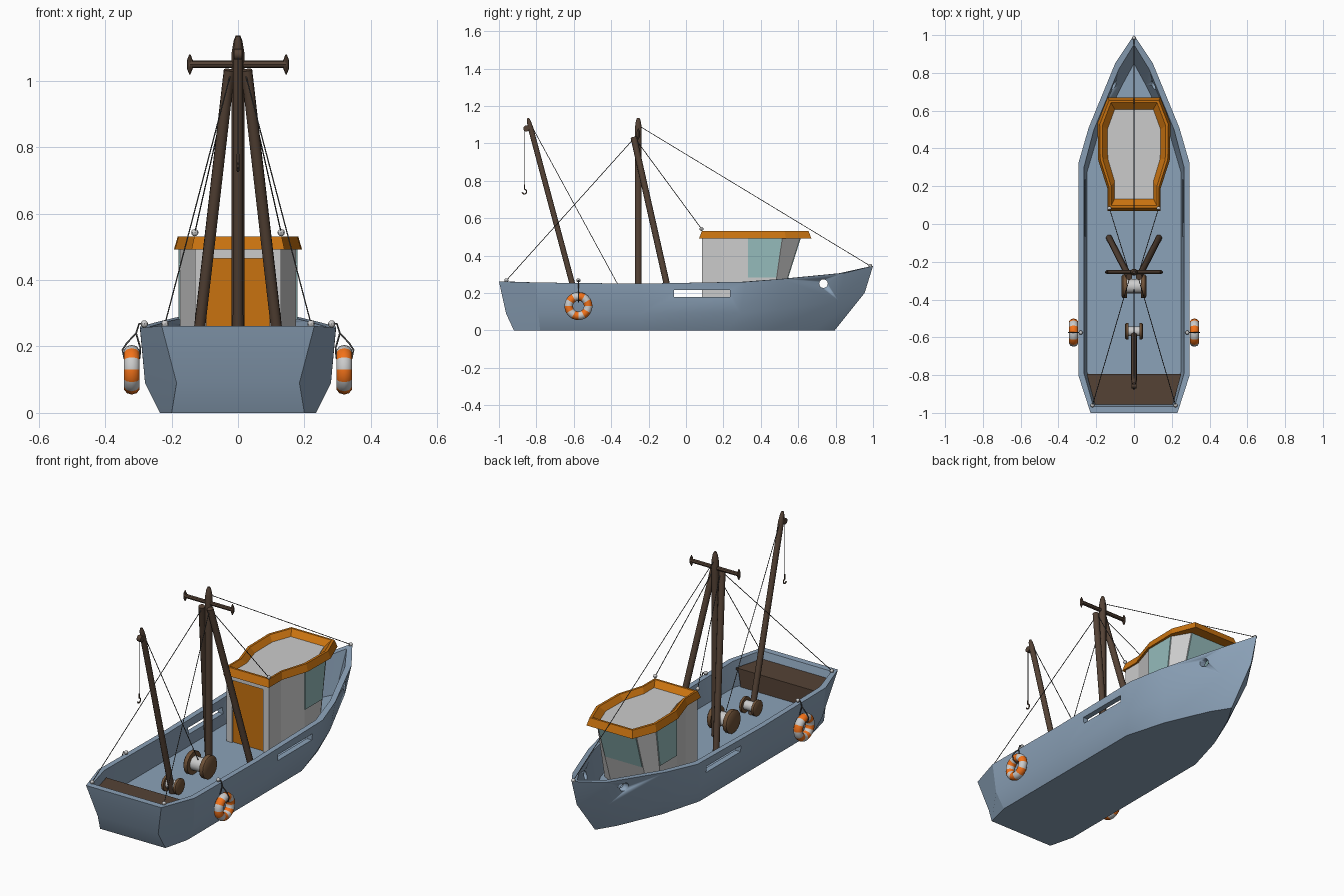
import bpy, bmesh, math
from mathutils import Vector

if "Cube" in bpy.data.objects:
    bpy.data.objects.remove(bpy.data.objects["Cube"])


def material(name, rgb):
    m = bpy.data.materials.new(name)
    m.diffuse_color = (*rgb, 1)
    m.use_nodes = True
    m.node_tree.nodes["Principled BSDF"].inputs["Base Color"].default_value = m.diffuse_color
    return m


BLUE = material("hull_paint", (0.26, 0.36, 0.48))
ORANGE = material("cabin_orange", (0.58, 0.17, 0.005))
BROWN = material("dark_wood", (0.09, 0.055, 0.036))
WOOD = material("reel_wood", (0.16, 0.085, 0.04))
GLASS = material("window_glass", (0.3, 0.5, 0.5))
BUOY = material("buoy_orange", (0.9, 0.17, 0.01))
WHITE = material("buoy_white", (0.75, 0.75, 0.75))
ROPE = material("rope", (0.07, 0.07, 0.07))


def mesh(name, verts, faces, mat=None, smooth=None):
    me = bpy.data.meshes.new(name)
    me.from_pydata([tuple(v) for v in verts], [], faces)
    bm = bmesh.new()
    bm.from_mesh(me)
    bmesh.ops.recalc_face_normals(bm, faces=bm.faces)
    bm.to_mesh(me)
    bm.free()
    ob = bpy.data.objects.new(name, me)
    bpy.context.collection.objects.link(ob)
    if mat:
        me.materials.append(mat)
    if smooth:
        bpy.ops.object.select_all(action='DESELECT')
        ob.select_set(True)
        bpy.context.view_layer.objects.active = ob
        bpy.ops.object.shade_smooth_by_angle(angle=math.radians(smooth))
    return ob


def loft(name, rings, mat=None, smooth=None):
    """Skin closed rings of equal length and cap both ends."""
    n = len(rings[0])
    faces = [(k * n + i, k * n + (i + 1) % n, (k + 1) * n + (i + 1) % n, (k + 1) * n + i)
             for k in range(len(rings) - 1) for i in range(n)]
    faces += [tuple(range(n)), tuple(range((len(rings) - 1) * n, len(rings) * n))]
    return mesh(name, [v for r in rings for v in r], faces, mat, smooth)


def both(half):
    """Mirror a half outline across x = 0; points on the centre line are shared."""
    return half + [(-x, y, z) for x, y, z in reversed(half) if x > 0]


def lathe(name, p, q, profile, mat=None, sides=10):
    """Round part from p to q; profile holds (fraction along, radius)."""
    p, q = Vector(p), Vector(q)
    rot = (q - p).to_track_quat('Z', 'Y')
    rings = [[p.lerp(q, t) + rot @ Vector((r * math.cos(a), r * math.sin(a), 0))
              for a in (2 * math.pi * i / sides for i in range(sides))] for t, r in profile]
    return loft(name, rings, mat, 40)


def rod(name, p, q, r, mat=None, sides=10):
    return lathe(name, p, q, [(0, r), (1, r)], mat, sides)


def box(name, x0, x1, y0, y1, z0, z1, mat=None):
    return loft(name, [[(x0, y0, z), (x1, y0, z), (x1, y1, z), (x0, y1, z)] for z in (z0, z1)], mat)


def knob(name, p, r=0.011):
    prof = [(0.5 - 0.5 * math.cos(a), max(r * math.sin(a), 0.0005))
            for a in (math.pi * i / 6 for i in range(7))]
    x, y, z = p
    lathe(name, (x, y, z - r), (x, y, z + r), prof, None, 8)


def cord(name, pts, r, mat=ROPE):
    cu = bpy.data.curves.new(name, 'CURVE')
    cu.dimensions = '3D'
    cu.bevel_depth = r
    cu.bevel_resolution = 1
    sp = cu.splines.new('POLY')
    sp.points.add(len(pts) - 1)
    for s, p in zip(sp.points, pts):
        s.co = (*p, 1)
    cu.materials.append(mat)
    bpy.context.collection.objects.link(bpy.data.objects.new(name, cu))


# Hull: bottom, bilge, rail, inner rail and deck outlines
bottom = [(0.2, -0.92, 0), (0.235, -0.78, 0), (0.235, -0.25, 0), (0.235, 0.22, 0),
          (0.17, 0.45, 0), (0.065, 0.69, 0), (0, 0.795, 0)]
bilge = [(0.185, -0.962, 0.09), (0.28, -0.79, 0.09), (0.28, -0.25, 0.09), (0.28, 0.29, 0.095),
         (0.212, 0.5, 0.11), (0.085, 0.815, 0.16), (0, 0.955, 0.2)]
rail = [(0.23, -1, 0.262), (0.295, -0.8, 0.256), (0.295, -0.25, 0.25), (0.295, 0.32, 0.26),
        (0.24, 0.51, 0.275), (0.10, 0.85, 0.308), (0, 1, 0.345)]
inner = [(0.215, -0.965, 0.262), (0.265, -0.79, 0.256), (0.265, -0.25, 0.25), (0.265, 0.3, 0.26),
         (0.212, 0.5, 0.275), (0.08, 0.82, 0.306), (0, 0.95, 0.335)]
deck = [(0.185, -0.93, 0.12), (0.25, -0.78, 0.12), (0.25, -0.25, 0.12), (0.25, 0.27, 0.12),
        (0.188, 0.48, 0.12), (0.06, 0.74, 0.12), (0, 0.85, 0.12)]
hull = loft("hull", [both(r) for r in (bottom, bilge, rail, inner, deck)], BLUE, 24)

# Drain slots and bow holes cut through both sides
for cutter in (box("slot_cutter", -0.5, 0.5, -0.065, 0.235, 0.18, 0.215),
               rod("bow_hole_cutter", (-0.5, 0.735, 0.25), (0.5, 0.735, 0.25), 0.023, None, 16)):
    cutter.hide_render = True
    mod = hull.modifiers.new("cut", 'BOOLEAN')
    mod.object, mod.solver = cutter, 'EXACT'
    bpy.context.view_layer.objects.active = hull
    bpy.ops.object.modifier_apply(modifier=mod.name)
    bpy.data.objects.remove(cutter)

# Stern locker
loft("stern_locker", [both([(w, -0.95, z), (w + 0.04, -0.8, z)])
                      for w, z in ((0.185, 0.115), (0.2, 0.21))], BROWN)
loft("locker_lid", [both([(0.205, -0.958, z), (0.25, -0.795, z)]) for z in (0.21, 0.222)], BROWN)

# Cabin walls with raked front
wall_top = [(0.13, 0.1, 0.495), (0.13, 0.19, 0.495), (0.175, 0.33, 0.495), (0.175, 0.515, 0.495), (0.12, 0.61, 0.495)]
wall_low = [(0.13, 0.1, 0.115), (0.13, 0.19, 0.115), (0.175, 0.33, 0.115), (0.175, 0.46, 0.115), (0.115, 0.49, 0.115)]
loft("cabin_walls", [both(wall_low), both(wall_top)])


def window(name, a, b, c, d, lo=0.43):
    """Glass slab on a wall face: a-b bottom edge, d-c top edge."""
    a, b, c, d = map(Vector, (a, b, c, d))
    quad = [a.lerp(d, lo), b.lerp(c, lo), c, d]
    mid = sum(quad, Vector()) / 4
    n = (b - a).cross(d - a).normalized() * 0.004
    quad = [v.lerp(mid, 0.03) for v in quad]
    loft(name, [[v - n for v in quad], [v + n for v in quad]], GLASS)


def flip(p):
    return (-p[0], p[1], p[2])


window("window_right", wall_low[2], wall_low[3], wall_top[3], wall_top[2])
window("window_left", *map(flip, (wall_low[2], wall_low[3], wall_top[3], wall_top[2])))
window("window_front", wall_low[4], flip(wall_low[4]), flip(wall_top[4]), wall_top[4])

# Door and frame
box("door", -0.095, 0.095, 0.094, 0.102, 0.12, 0.465, ORANGE)
box("door_lintel", -0.13, 0.13, 0.085, 0.102, 0.465, 0.495)
for s, side in ((1, "right"), (-1, "left")):
    x0, x1 = sorted((s * 0.095, s * 0.13))
    box("door_jamb_" + side, x0, x1, 0.085, 0.102, 0.115, 0.465)

# Cabin roof: raised orange rim around a grey panel
roof = [(0.14, 0.07), (0.14, 0.185), (0.19, 0.34), (0.193, 0.535), (0.14, 0.67)]


def roof_ring(sx, sy, z):
    return both([(x * sx, 0.37 + (y - 0.37) * sy, z) for x, y in roof])


loft("roof_rim", [roof_ring(1, 1, 0.492), roof_ring(0.94, 0.95, 0.532),
                  roof_ring(0.87, 0.91, 0.532), roof_ring(0.73, 0.79, 0.503)], ORANGE)
loft("roof_panel", [roof_ring(0.73, 0.79, 0.5), roof_ring(0.73, 0.79, 0.506)])

# Main mast, crossbar and boom
lathe("main_mast", (0, -0.255, 0.115), (0, -0.255, 1.137),
      [(0, 0.019), (0.89, 0.019), (0.95, 0.019), (0.985, 0.013), (1, 0.007)], BROWN)
rod("crossbar", (-0.145, -0.255, 1.05), (0.145, -0.255, 1.05), 0.011, BROWN, 8)
lathe("boom", (0, -0.572, 0.115), (0, -0.845, 1.135),
      [(0, 0.016), (0.95, 0.015), (0.985, 0.011), (1, 0.006)], BROWN)
rod("boom_pulley", (-0.012, -0.853, 1.08), (0.012, -0.853, 1.08), 0.017, BROWN, 10)

# Lifting line and hook
cord("lifting_line", [(0, -0.864, 1.08), (0, -0.864, 0.775)], 0.002)
cord("hook", [(0, -0.864, 0.78), (0, -0.864, 0.757)]
     + [(0, -0.864 + 0.012 * math.sin(a), 0.742 + 0.013 * math.cos(a))
        for a in (i * math.pi / 5 for i in range(8))], 0.004, BROWN)


# Winches: two flanges, a drum and an axle
def winch(name, y, r, x0, x1):
    z = 0.12 + r
    rod(name + "_drum", (-x0, y, z), (x0, y, z), r * 0.6, None, 14)
    for s, side in ((1, "right"), (-1, "left")):
        lathe(f"{name}_flange_{side}", (s * x0, y, z), (s * x1, y, z),
              [(0, r), (0.75, r), (1, r * 0.85)], WOOD, 14)


winch("mast_winch", -0.33, 0.063, 0.037, 0.066)
winch("boom_winch", -0.568, 0.043, 0.03, 0.047)

# Rigging to the bow and boom
cord("bow_stay", [(0, -0.245, 1.09), (0, 0.985, 0.345)], 0.002)
knob("bow_eye", (0, 0.985, 0.345))
cord("boom_line", [(0, -0.84, 1.12), (0, -0.345, 0.21)], 0.002)

# Paired parts: mast legs, spindles, stays, eyes and lifebuoys
for s, side in ((1, "right"), (-1, "left")):
    rod("mast_leg_" + side, (s * 0.132, -0.073, 0.115), (s * 0.026, -0.28, 1.033), 0.017, BROWN)
    lathe("crossbar_end_" + side, (s * 0.145, -0.255, 1.02), (s * 0.145, -0.255, 1.08),
          [(0, 0.002), (0.3, 0.009), (0.7, 0.009), (1, 0.002)], BROWN, 8)
    top = (s * 0.02, -0.275, 1.03)
    for part, foot in (("roof", (s * 0.13, 0.083, 0.543)), ("stern", (s * 0.22, -0.96, 0.268))):
        cord(f"{part}_stay_{side}", [top, foot], 0.002)
        knob(f"{part}_eye_{side}", foot)
    knob("buoy_eye_" + side, (s * 0.282, -0.575, 0.268))

    # Striped lifebuoy hanging outside the rail
    N, M = 24, 10
    verts, faces = [], []
    for i in range(N):
        a = 2 * math.pi * i / N
        for j in range(M):
            b = 2 * math.pi * j / M
            r = 0.052 + 0.023 * math.cos(b)
            verts.append((s * 0.32 + 0.025 * math.sin(b), -0.575 + r * math.cos(a), 0.13 + r * math.sin(a)))
            k, l = (i + 1) % N, (j + 1) % M
            faces.append((i * M + j, k * M + j, k * M + l, i * M + l))
    ring = mesh("lifebuoy_" + side, verts, faces, BUOY, 60)
    ring.data.materials.append(WHITE)
    for i, f in enumerate(ring.data.polygons):
        f.material_index = (i // (2 * M)) % 2
    cord("buoy_rope_" + side, [(s * x, -0.575, z) for x, z in (
        (0.282, 0.268), (0.298, 0.268), (0.307, 0.24), (0.335, 0.21), (0.348, 0.19), (0.343, 0.165),
        (0.32, 0.153), (0.296, 0.165), (0.294, 0.195), (0.307, 0.24))], 0.003)
